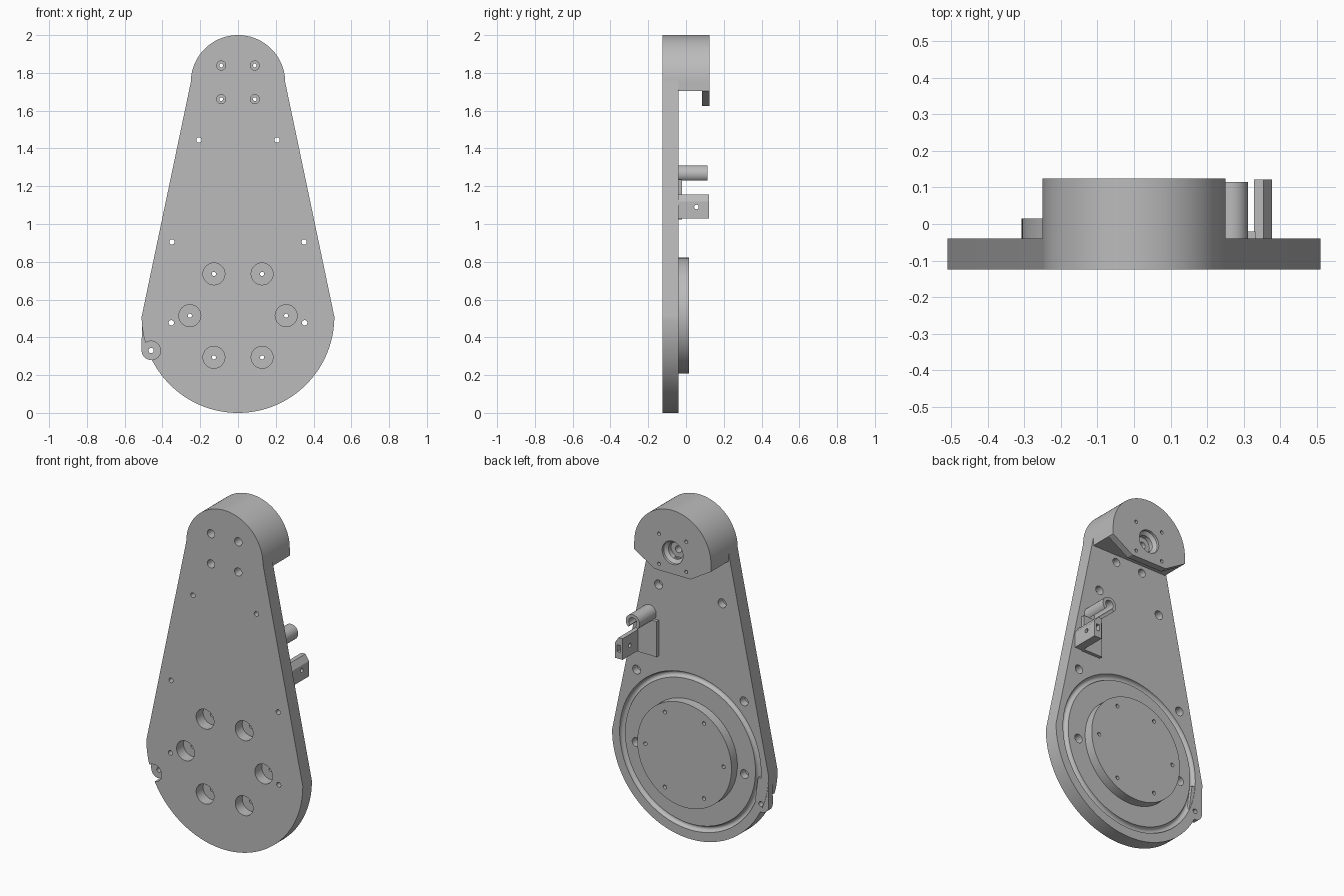
import bpy, bmesh
from math import sin, cos, pi, radians
from mathutils import Matrix, Vector

if "Cube" in bpy.data.objects:
    bpy.data.objects.remove(bpy.data.objects["Cube"], do_unlink=True)

grey = bpy.data.materials.new("plain_grey")
grey.use_nodes = True
grey.diffuse_color = (0.5, 0.5, 0.5, 1)
grey.node_tree.nodes["Principled BSDF"].inputs["Base Color"].default_value = (0.5, 0.5, 0.5, 1)

FRONT, BACK, RISE = -0.125, -0.04, 0.125   # depths of the plate faces and head face


def finish(name, bm):
    bmesh.ops.recalc_face_normals(bm, faces=bm.faces)
    mesh = bpy.data.meshes.new(name)
    bm.to_mesh(mesh)
    bm.free()
    mesh.materials.append(grey)
    obj = bpy.data.objects.new(name, mesh)
    bpy.context.collection.objects.link(obj)
    return obj


def arc(cx, cz, r, start, end, n):
    angles = [radians(start + (end - start) * i / n) for i in range(n + 1)]
    return [(cx + r * cos(a), cz + r * sin(a)) for a in angles]


def prism(name, outline, y0, y1):
    """Extrude an x-z outline along y."""
    bm = bmesh.new()
    face = bm.faces.new([bm.verts.new((x, y0, z)) for x, z in outline])
    grown = bmesh.ops.extrude_face_region(bm, geom=[face])["geom"]
    verts = [v for v in grown if isinstance(v, bmesh.types.BMVert)]
    bmesh.ops.translate(bm, verts=verts, vec=(0, y1 - y0, 0))
    return finish(name, bm)


def box(name, x0, x1, y0, y1, z0, z1):
    return prism(name, [(x0, z0), (x1, z0), (x1, z1), (x0, z1)], y0, y1)


def lathe(name, x, z, profile, n=32, ring=False):
    """Turn (radius, y) points about a y axis; ring closes the profile."""
    bm = bmesh.new()
    rings = [[bm.verts.new((x + r * cos(2 * pi * i / n), y, z + r * sin(2 * pi * i / n)))
              for i in range(n)] for r, y in profile]
    pairs = list(zip(rings, rings[1:])) + ([(rings[-1], rings[0])] if ring else [])
    for a, b in pairs:
        for i in range(n):
            j = (i + 1) % n
            bm.faces.new((a[i], a[j], b[j], b[i]))
    if not ring:
        bm.faces.new(rings[0])
        bm.faces.new(rings[-1])
    return finish(name, bm)


def cut(target, cutters):
    for cutter in cutters:
        mod = target.modifiers.new("cut", 'BOOLEAN')
        mod.operation, mod.solver, mod.object = 'DIFFERENCE', 'EXACT', cutter
        bpy.context.view_layer.objects.active = target
        bpy.ops.object.modifier_apply(modifier=mod.name)


def stepped(x, z, r0, r1, step, y0=-0.2, y1=0.2):
    """Cutter with radius r0 in front of the step and r1 behind it."""
    return lathe("cutter", x, z, [(r0, y0), (r0, step), (r1, step), (r1, y1)])


# Main bodies
plate = prism("teardrop_plate", arc(0, 0.51, 0.51, 180, 360, 72)
              + arc(0, 1.75, 0.25, 0, 180, 48), FRONT, BACK)
hub = lathe("round_hub", 0, 0.515, [(0.307, BACK), (0.307, 0.015)], 96)
head = prism("rounded_head", [(-0.25, 1.705), (-0.117, 1.625), (0.117, 1.625), (0.25, 1.705)]
             + arc(0, 1.75, 0.25, 0, 180, 48), BACK, RISE)

# Hub bolt holes, counterbored from the front
hub_holes = [stepped(0.255 * cos(k * pi / 3), 0.515 + 0.255 * sin(k * pi / 3), 0.058, 0.011, -0.06)
             for k in range(6)]

# Head bolt holes, wide through the plate and narrow through the head
head_holes = [stepped(sx * 0.089, 1.75 + sz * 0.089, 0.024, 0.01, -0.03)
              for sx in (-1, 1) for sz in (-1, 1)]

# Cover bolt holes, counterbored from the back
cover_holes = [stepped(s * x, z, 0.014, 0.026, -0.085)
               for x, z in ((0.207, 1.445), (0.35, 0.905), (0.353, 0.477)) for s in (-1, 1)]

# Rounded seal groove around the hub
groove = lathe("cutter", 0, 0.515,
               [(r, BACK + 0.022 * y) for r, y in arc(0.443, 0, 0.018, 0, -180, 8)
                for y in [y / 0.018]] + [(0.425, 0), (0.461, 0)], 96, True)

# Corner screw seat, boss flank and its cutter
seat = stepped(-0.46, 0.33, 0.05, 0.014, -0.08)
boss = prism("side_boss", [(-0.509, 0.48), (-0.44, 0.48), (-0.42, 0.33)]
             + arc(-0.46, 0.33, 0.05, 270, 180, 12), -0.08, BACK - 0.002)

# Shaft recess and clearance under the head
recess = lathe("cutter", 0, 1.75, [(0.02, 0), (0.02, 0.07), (0.048, 0.07),
                                   (0.048, 0.095), (0.068, 0.11), (0.068, 0.2)], 48)
clearance = box("cutter", -0.4, 0.4, -0.1, 0.085, 1.5, 1.705)

cut(plate, hub_holes + head_holes + cover_holes + [groove, seat])
cut(hub, hub_holes)
cut(head, [clearance, recess] + head_holes)
cut(boss, [seat])

# Cable clip: base pad, open sleeve and slotted tab
pad = box("clip_pad", 0.205, 0.332, BACK, -0.02, 1.025, 1.235)
sleeve = prism("clip_sleeve", arc(0.267, 1.266, 0.045, -50, 230, 32)
               + arc(0.267, 1.266, 0.026, 230, -50, 32), BACK, 0.115)
tab = prism("clip_tab", [(0.328, 1.03), (0.378, 1.03), (0.378, 1.12), (0.354, 1.155),
                         (0.328, 1.155)], BACK, 0.122)
slot = box("cutter", 0.343, 0.363, 0.09, 0.2, 1.07, 1.11)
cross_hole = lathe("cutter", 0, 0, [(0.012, -0.1), (0.012, 0.1)])
cross_hole.data.transform(Matrix.Translation(Vector((0.353, 0.055, 1.09)))
                          @ Matrix.Rotation(pi / 2, 4, 'Z'))
cut(tab, [slot, cross_hole])

# Remove cutters and shade the curved faces
for obj in list(bpy.data.objects):
    if obj.name.startswith("cutter"):
        bpy.data.objects.remove(obj, do_unlink=True)
bpy.ops.object.select_all(action='DESELECT')
for obj in (plate, hub, head, boss, pad, sleeve, tab):
    obj.select_set(True)
bpy.context.view_layer.objects.active = plate
bpy.ops.object.shade_smooth_by_angle(angle=radians(30))
